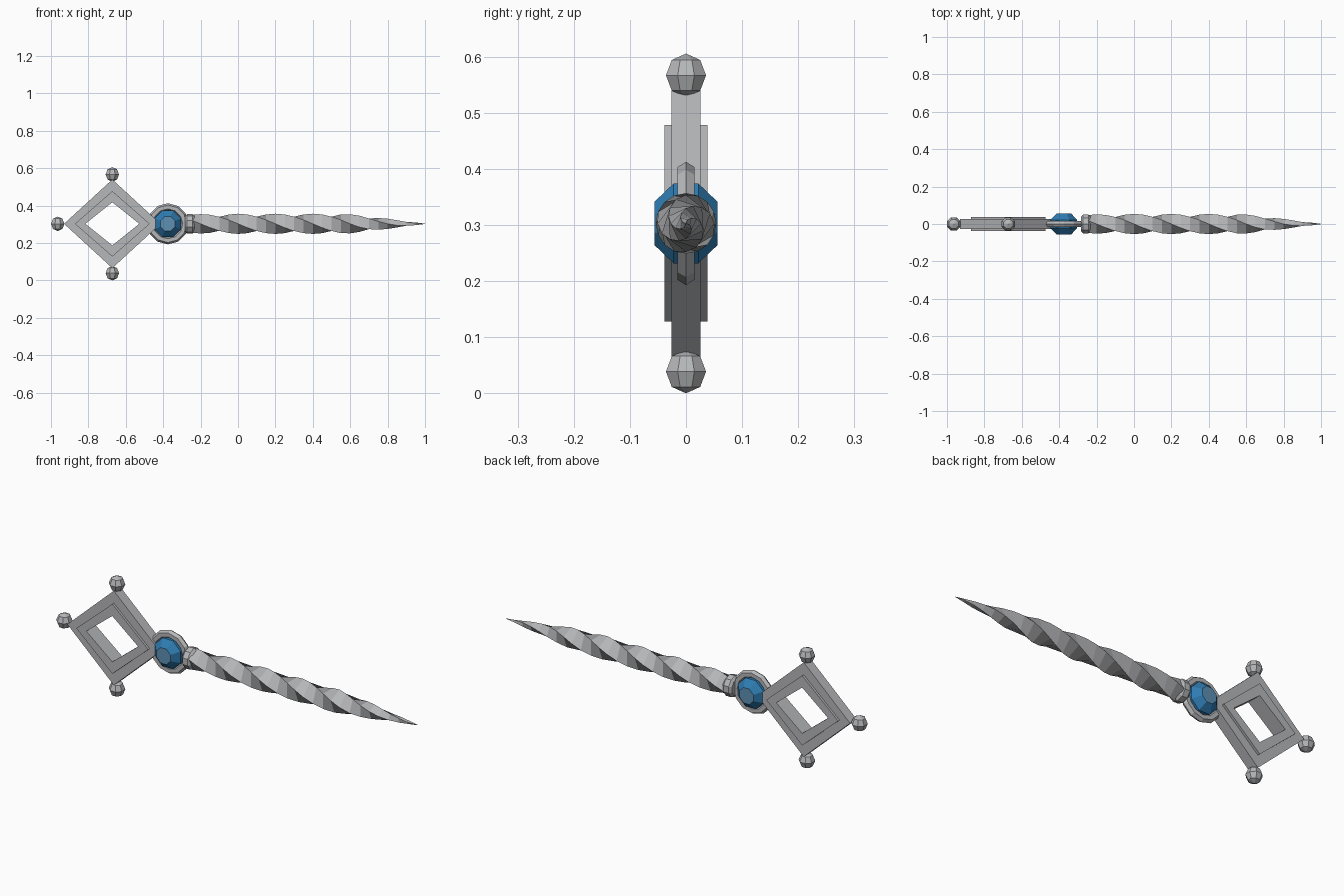
import bpy, bmesh, math
from mathutils import Matrix, Vector

if "Cube" in bpy.data.objects:
    bpy.data.objects.remove(bpy.data.objects["Cube"])

CZ = 0.303      # height of the long axis
FX = -0.672     # centre of the diamond frame
GX = -0.375     # centre of the gem


def material(name, rgb):
    m = bpy.data.materials.new(name)
    m.diffuse_color = (*rgb, 1)
    m.use_nodes = True
    m.node_tree.nodes["Principled BSDF"].inputs["Base Color"].default_value = m.diffuse_color
    return m


steel = material("steel grey", (0.47, 0.475, 0.49))
blue = material("gem blue", (0.028, 0.20, 0.44))
pale = material("gem pale blue", (0.11, 0.28, 0.45))


def finish(name, bm, *mats):
    bmesh.ops.recalc_face_normals(bm, faces=bm.faces)
    me = bpy.data.meshes.new(name)
    bm.to_mesh(me)
    bm.free()
    for m in mats:
        me.materials.append(m)
    ob = bpy.data.objects.new(name, me)
    bpy.context.collection.objects.link(ob)
    return ob


def loft(name, rings, mats, closed=False):
    """Skin a list of equal-sized point rings, capping the ends unless closed."""
    bm = bmesh.new()
    loops = [[bm.verts.new(p) for p in r] for r in rings]
    n = len(loops[0])
    pairs = list(zip(loops, loops[1:]))
    if closed:
        pairs.append((loops[-1], loops[0]))
    else:
        bm.faces.new(loops[0])
        bm.faces.new(loops[-1])
    for a, b in pairs:
        for i in range(n):
            j = (i + 1) % n
            bm.faces.new((a[i], a[j], b[j], b[i]))
    return finish(name, bm, *mats)


def ring_x(x, r, n, turn=0.0):
    """Polygon facing along x."""
    return [(x, r * math.sin(turn + math.tau * i / n),
             CZ + r * math.cos(turn + math.tau * i / n)) for i in range(n)]


def ring_y(y, r, n, turn=0.0):
    """Polygon around the gem facing along y."""
    return [(GX + r * math.sin(turn + math.tau * i / n), y,
             CZ + r * math.cos(turn + math.tau * i / n)) for i in range(n)]


def diamond(y, hx, hz):
    return [(FX + hx, y, CZ), (FX, y, CZ + hz), (FX - hx, y, CZ), (FX, y, CZ - hz)]


# Diamond frame with a thicker raised inner border
outer, step, hole = (0.258, 0.237), (0.2, 0.175), (0.144, 0.115)
section = [(-0.026, outer), (-0.026, step), (-0.038, step), (-0.038, hole),
           (0.038, hole), (0.038, step), (0.026, step), (0.026, outer)]
loft("diamond_frame", [diamond(y, *h) for y, h in section], [steel], closed=True)

# Corner knobs
for name, x, z in (("top_knob", FX, CZ + 0.264), ("bottom_knob", FX, CZ - 0.264),
                   ("end_knob", -0.964, CZ)):
    bm = bmesh.new()
    bmesh.ops.create_uvsphere(
        bm, u_segments=8, v_segments=4, radius=0.0387,
        matrix=Matrix.Translation((x, 0, z)) @ Matrix.Rotation(math.pi / 8, 4, 'Z'))
    finish(name, bm, steel)

# Gem setting ring
loft("gem_ring",
     [ring_y(0.018 * math.sin(math.tau * k / 6), 0.09 + 0.02 * math.cos(math.tau * k / 6), 12)
      for k in range(6)], [steel], closed=True)

# Cut gem with pale flat tables on both faces
gem = loft("gem", [ring_y(y, r, 8, math.pi / 8) for y, r in
                   ((-0.056, 0.042), (-0.022, 0.077), (0.022, 0.077), (0.056, 0.042))],
           [blue, pale])
for f in gem.data.polygons:
    f.material_index = int(abs(f.normal.y) > 0.95)

# Collar between ring and blade
loft("collar", [ring_x(x, r, 10) for x, r in
                ((-0.283, 0.042), (-0.272, 0.053), (-0.244, 0.053), (-0.232, 0.042))], [steel])

# Twisted square spike, quarter turn every 0.2 units, tapering to a point
taper = [(-0.25, 0.051), (0.0, 0.054), (0.55, 0.054), (0.64, 0.048),
         (0.74, 0.035), (0.88, 0.017), (1.0, 0.001)]


def radius(x):
    for (a, ra), (b, rb) in zip(taper, taper[1:]):
        if x <= b:
            return ra + (rb - ra) * (x - a) / (b - a)
    return taper[-1][1]


STEPS = 25
xs = [-0.25 + 1.25 * i / STEPS for i in range(STEPS + 1)]
loft("twisted_spike",
     [ring_x(x, radius(x), 4, -math.pi / 2 * x / 0.2) for x in xs], [steel])
